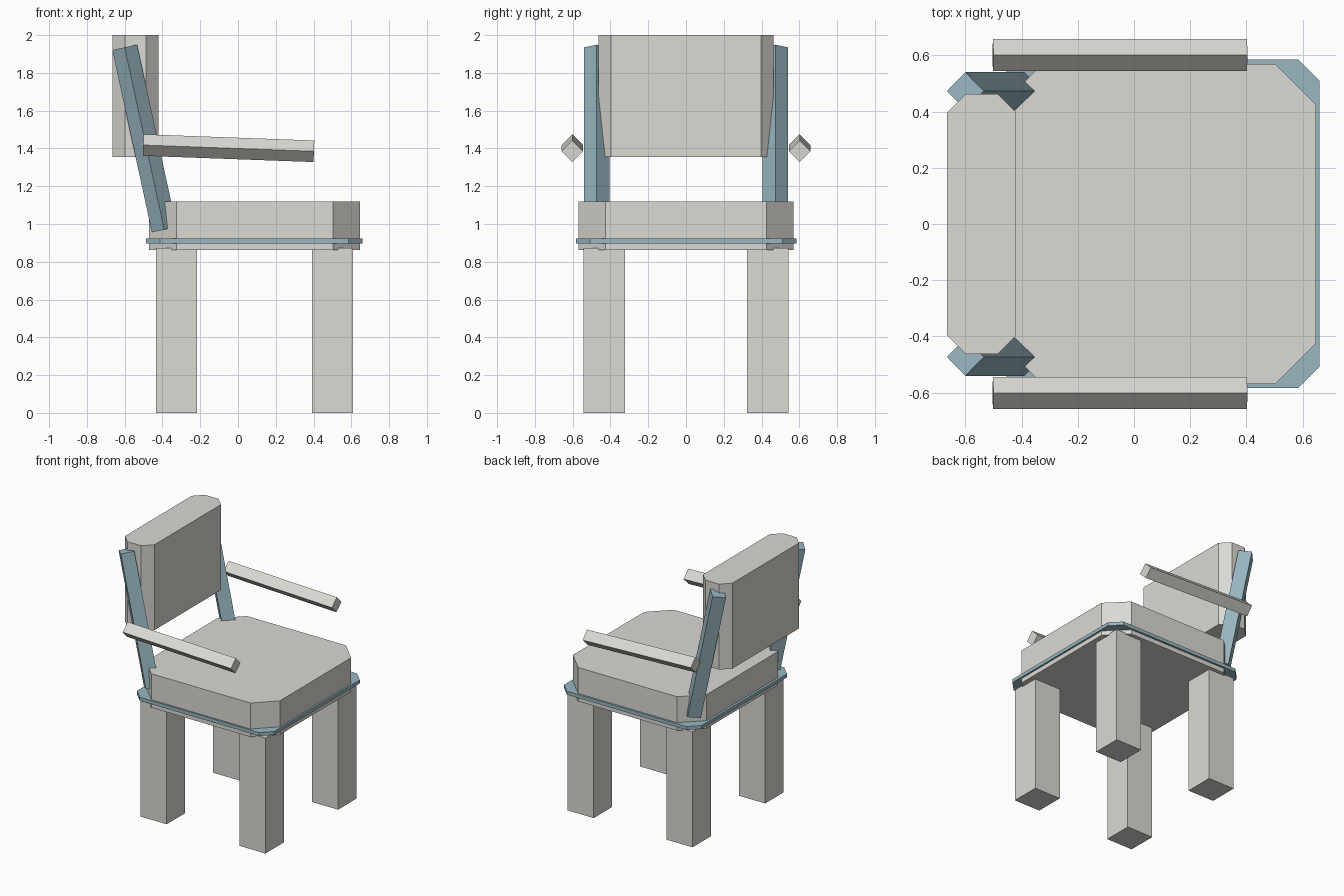
import bpy, bmesh
from math import pi
from mathutils import Vector, Matrix

cube = bpy.data.objects.get("Cube")
if cube:
    bpy.data.objects.remove(cube, do_unlink=True)


def material(name, rgb):
    m = bpy.data.materials.new(name)
    m.use_nodes = True
    m.diffuse_color = (*rgb, 1)
    m.node_tree.nodes["Principled BSDF"].inputs["Base Color"].default_value = (*rgb, 1)
    return m


CREAM = material("warm_grey", (0.705, 0.695, 0.65))
BLUE = material("dusty_blue", (0.315, 0.47, 0.53))


def add_object(name, bm, mat):
    bmesh.ops.recalc_face_normals(bm, faces=bm.faces)
    mesh = bpy.data.meshes.new(name)
    bm.to_mesh(mesh)
    bm.free()
    mesh.materials.append(mat)
    obj = bpy.data.objects.new(name, mesh)
    bpy.context.collection.objects.link(obj)
    return obj


def block(name, low, high, mat, cut=0):
    """Upright box between two corners, with its vertical edges chamfered."""
    low, high = Vector(low), Vector(high)
    bm = bmesh.new()
    bmesh.ops.create_cube(bm, size=1)
    bmesh.ops.scale(bm, vec=high - low, verts=bm.verts)
    bmesh.ops.translate(bm, vec=(low + high) / 2, verts=bm.verts)
    if cut:
        upright = [e for e in bm.edges
                   if abs(e.verts[0].co.z - e.verts[1].co.z) > 0.01]
        bmesh.ops.bevel(bm, geom=upright, offset=cut, offset_type='OFFSET',
                        segments=1, affect='EDGES')
    return add_object(name, bm, mat)


def diamond_bar(name, start, end, half, mat):
    """Square bar standing on its edge, running between two points at one y."""
    start, end = Vector(start), Vector(end)
    along = (end - start).normalized()
    side = Vector((0, 1, 0))
    up = along.cross(side)
    frame = Matrix((side, up, along)).transposed().to_4x4()
    frame.translation = (start + end) / 2
    bm = bmesh.new()
    bmesh.ops.create_cone(bm, cap_ends=True, segments=4, radius1=half,
                          radius2=half, depth=(end - start).length,
                          matrix=frame)
    # Corners must point along side and up
    corner = bm.verts[:][0].co - start
    if min(abs(corner.dot(side)), abs(corner.dot(up))) > half / 4:
        bmesh.ops.rotate(bm, cent=start, verts=bm.verts,
                         matrix=Matrix.Rotation(pi / 4, 3, along))
    return add_object(name, bm, mat)


# Seat cushion, trim band and backrest
block("seat", (-0.47, -0.57, 0.862), (0.647, 0.57, 1.118), CREAM, 0.145)
block("seat_trim", (-0.488, -0.583, 0.896), (0.66, 0.585, 0.922), BLUE, 0.075)
block("backrest", (-0.665, -0.463, 1.355), (-0.42, 0.463, 2.0), CREAM, 0.066)

# Four square legs
for end, x in (("back", -0.325), ("front", 0.5)):
    for side, s in (("right", -1), ("left", 1)):
        y = s * 0.433
        block(f"{end}_{side}_leg", (x - 0.109, y - 0.109, 0),
              (x + 0.109, y + 0.109, 0.872), CREAM)

# Leaning back posts and sloping armrests
for side, s in (("right", -1), ("left", 1)):
    y = s * 0.473
    diamond_bar(f"{side}_post", (-0.39, y, 0.97), (-0.60, y, 1.935), 0.067, BLUE)
    y = s * 0.602
    diamond_bar(f"{side}_armrest", (-0.502, y, 1.418), (0.402, y, 1.385), 0.057, CREAM)
